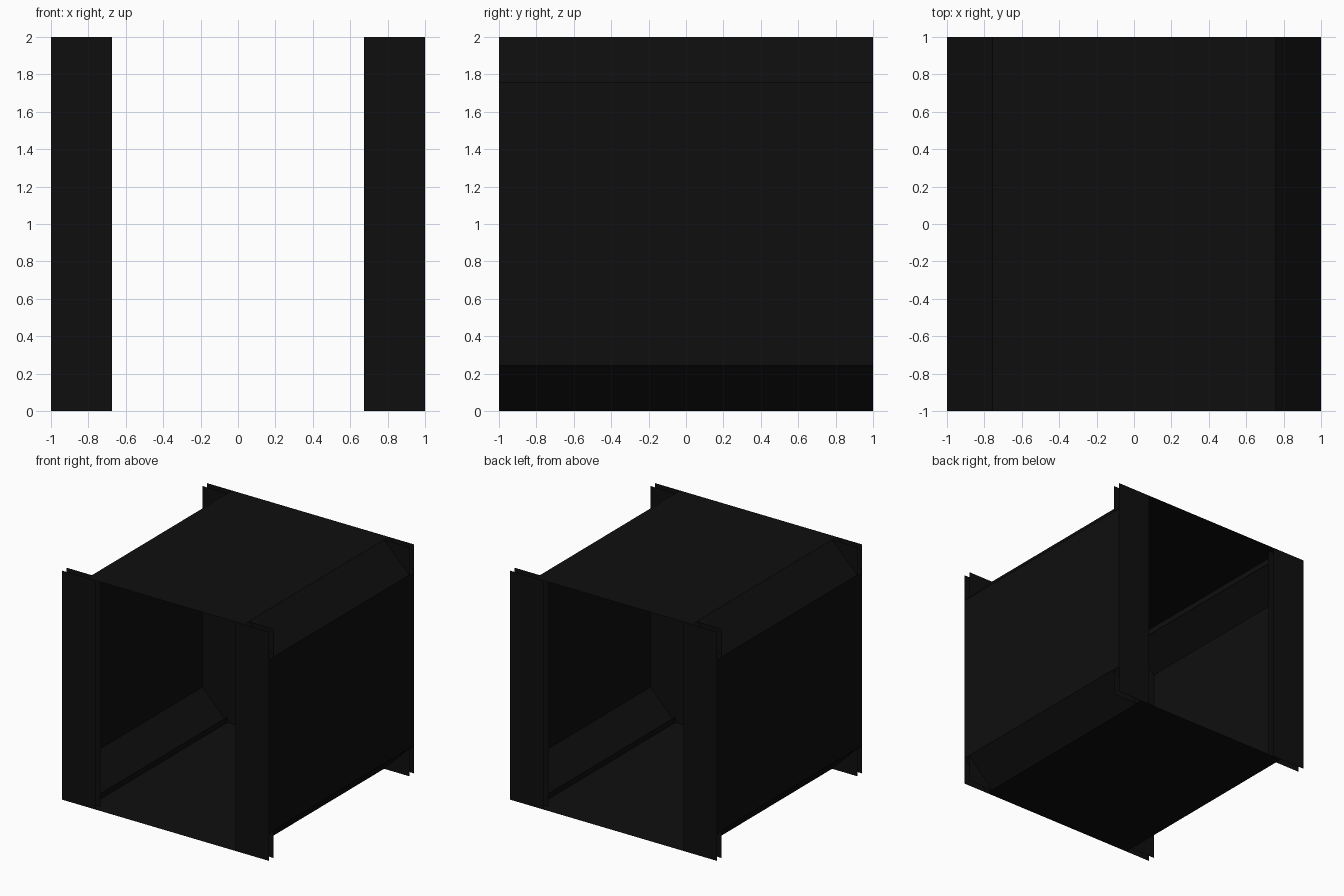
import bpy, bmesh

cube = bpy.data.objects.get("Cube")
if cube:
    bpy.data.objects.remove(cube, do_unlink=True)

# One near-black painted metal
metal = bpy.data.materials.new("black_metal")
metal.use_nodes = True
colour = (0.0045, 0.0045, 0.0045, 1)
metal.diffuse_color = colour
metal.node_tree.nodes["Principled BSDF"].inputs["Base Color"].default_value = colour

HALF = 1.0       # half the width of the duct
CUT = 0.757      # where the sloped corners begin
INNER = 0.815    # inner edge of the flanges
LIP = 0.05       # height of the folded seam


def finish(name, bm):
    mesh = bpy.data.meshes.new(name)
    bm.to_mesh(mesh)
    bm.free()
    mesh.materials.append(metal)
    obj = bpy.data.objects.new(name, mesh)
    bpy.context.collection.objects.link(obj)
    return obj


def sheet(name, profile, closed=False):
    """Sweep an (x, z) profile along the whole depth as thin sheet metal."""
    bm = bmesh.new()
    front = [bm.verts.new((x, -HALF, z + HALF)) for x, z in profile]
    pairs = list(zip(front, front[1:]))
    if closed:
        pairs.append((front[-1], front[0]))
    edges = [bm.edges.new(p) for p in pairs]
    swept = bmesh.ops.extrude_edge_only(bm, edges=edges)["geom"]
    verts = [g for g in swept if isinstance(g, bmesh.types.BMVert)]
    bmesh.ops.translate(bm, verts=verts, vec=(0, 2 * HALF, 0))
    bmesh.ops.recalc_face_normals(bm, faces=bm.faces)
    return finish(name, bm)


def flange(name, side, y):
    """Upright end plate with square outer corners and a sloped cutout."""
    quarter = [(HALF, 1), (0.675, 1), (0.675, 0.815), (INNER, 0.675)]
    outline = quarter + [(x, -z) for x, z in reversed(quarter)]
    bm = bmesh.new()
    bm.faces.new([bm.verts.new((side * x, y, z + HALF)) for x, z in outline])
    bmesh.ops.triangulate(bm, faces=bm.faces)
    return finish(name, bm)


# Open tube with sloped corners
corner = [(HALF, CUT), (CUT, HALF)]
tube = corner + [(-x, z) for x, z in reversed(corner)]
tube += [(-x, -z) for x, z in tube]
sheet("duct_body", tube, closed=True)

# Folded seams beside the sloped corners, and doubled flanges at both ends
for side, word in ((-1, "right"), (1, "left")):
    for level, place in ((-1, "bottom"), (1, "top")):
        sheet(f"{place}_{word}_seam",
              [(side * CUT, level * HALF), (side * CUT, level * (HALF - LIP))])
    for end, place in ((-1, "front"), (1, "back")):
        flange(f"{place}_{word}_outer_flange", side, end * HALF)
        flange(f"{place}_{word}_inner_flange", side, end * 0.935)
